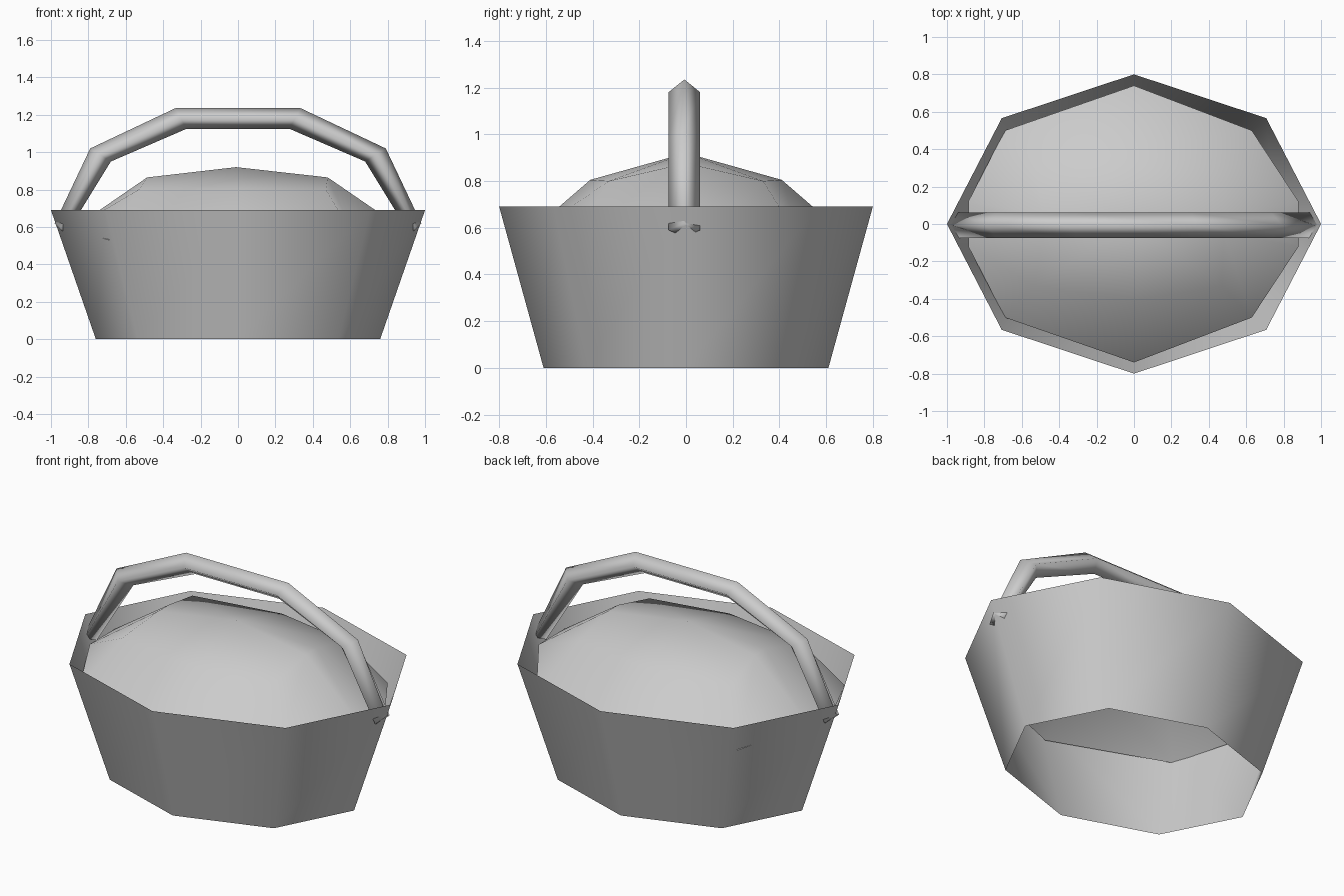
import bpy
import math
from mathutils import Vector

if "Cube" in bpy.data.objects:
    bpy.data.objects.remove(bpy.data.objects["Cube"])

grey = bpy.data.materials.new("plain grey")
grey.diffuse_color = (0.6, 0.6, 0.6, 1)
grey.use_nodes = True
grey.node_tree.nodes["Principled BSDF"].inputs["Base Color"].default_value = grey.diffuse_color


def loft(name, rings, closed_ring=True, tip=None, caps=False):
    """Skin a list of equal-length rings; optionally close with a tip or end caps."""
    n = len(rings[0])
    verts = [v for r in rings for v in r]
    faces = []
    for k in range(len(rings) - 1):
        for i in range(n):
            j = (i + 1) % n
            faces.append((k * n + i, k * n + j, (k + 1) * n + j, (k + 1) * n + i))
    last = (len(rings) - 1) * n
    if tip:
        verts.append(tip)
        faces += [(last + i, last + (i + 1) % n, len(verts) - 1) for i in range(n)]
    if caps:
        faces.append(tuple(reversed(range(n))))
        faces.append(tuple(range(last, last + n)))
    mesh = bpy.data.meshes.new(name)
    mesh.from_pydata(verts, [], faces)
    mesh.materials.append(grey)
    mesh.shade_smooth()
    obj = bpy.data.objects.new(name, mesh)
    bpy.context.collection.objects.link(obj)
    return obj


def octagon(rx, ry, z):
    return [(rx * math.cos(i * math.pi / 4), ry * math.sin(i * math.pi / 4), z)
            for i in range(8)]


# Basket wall: thin open tub, flaring upwards
loft("basket_wall", [octagon(0.76, 0.61, 0), octagon(1.0, 0.8, 0.69)])


# Domed filling: ten-sided rings, narrow flats at the two ends
def dome_ring(x_end, y_end, z_end, x_diag, y_diag, z_diag, y_mid, z_mid, dx):
    half = [(x_end, y_end, z_end), (x_diag + dx, y_diag, z_diag), (0, y_mid, z_mid),
            (-x_diag + dx, y_diag, z_diag), (-x_end + dx * 0.2, y_end, z_end)]
    return half + [(x, -y, z) for x, y, z in reversed(half)]


loft("domed_filling", [
    dome_ring(0.88, 0.12, 0.59, 0.66, 0.50, 0.53, 0.74, 0.52, -0.03),
    dome_ring(0.48, 0.05, 0.865, 0.50, 0.33, 0.80, 0.41, 0.805, -0.03),
], tip=(-0.01, 0, 0.92))

# Handle: diamond section swept along a faceted arch
half_path = [(0.95, 0.59), (0.735, 0.985), (0.305, 1.18)]
path = half_path + [(-x, z) for x, z in reversed(half_path)]
outward = [(0.03, 0.03), (0.055, 0.035), (0.03, 0.055)]
outward = outward + [(-x, z) for x, z in reversed(outward)]
sections = []
for (x, z), (ox, oz) in zip(path, outward):
    sections.append([(x + ox, -0.007, z + oz), (x, 0.061, z),
                     (x - ox, -0.007, z - oz), (x, -0.075, z)])
handle = loft("handle", sections, caps=True)
